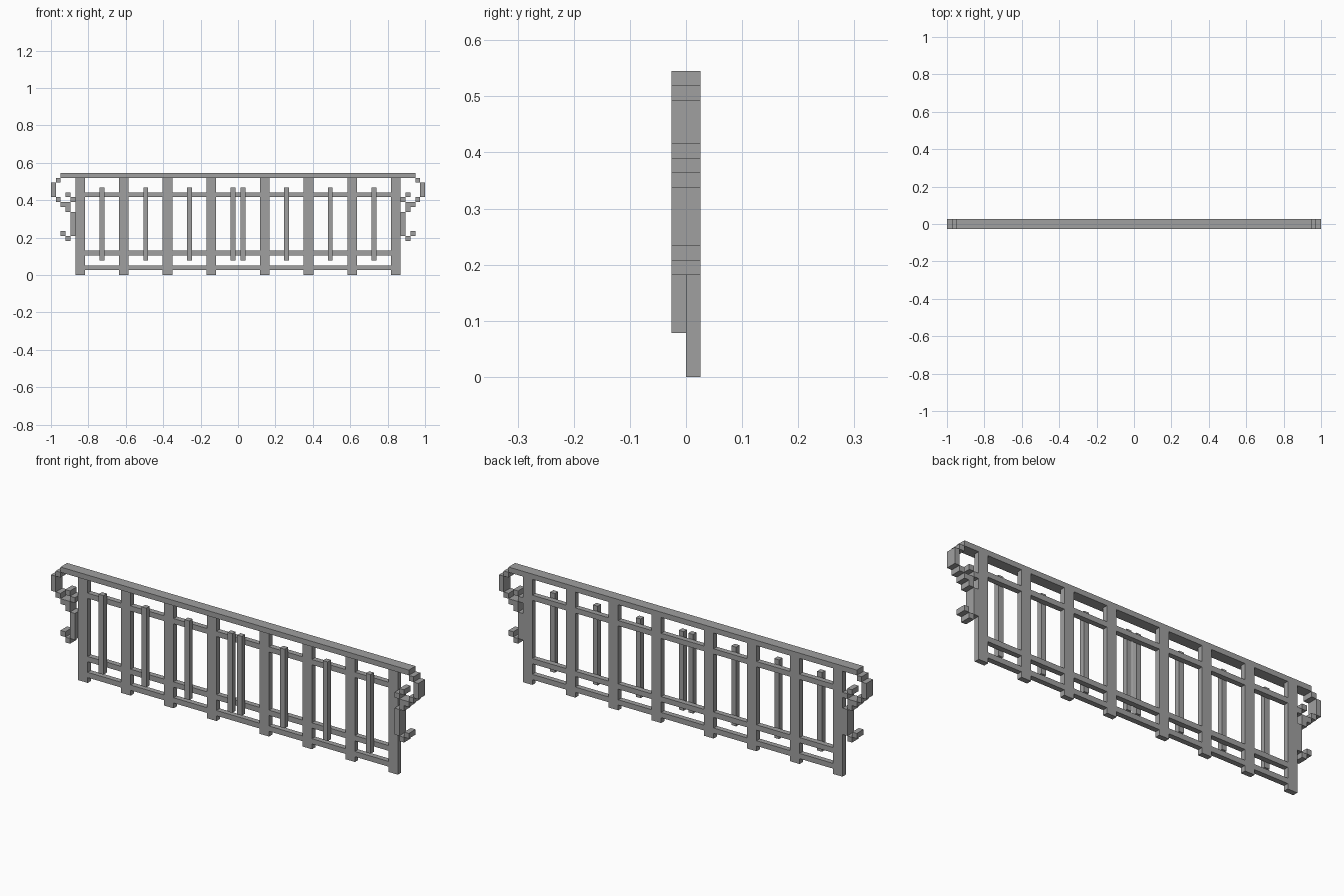
import bpy
import bmesh
from mathutils import Matrix, Vector

cube = bpy.data.objects.get("Cube")
if cube:
    bpy.data.objects.remove(cube, do_unlink=True)

WIDTH = 77            # whole railing measured in square bar units
U = 2 / WIDTH         # size of one bar unit

grey = bpy.data.materials.new("grey_metal")
grey.use_nodes = True
grey.diffuse_color = (0.35, 0.35, 0.35, 1)
grey.node_tree.nodes["Principled BSDF"].inputs["Base Color"].default_value = grey.diffuse_color


def add_part(name, boxes, y0, y1, mirrored=False):
    """Join boxes given as (x0, x1, z0, z1), in bar units from the right end."""
    bm = bmesh.new()
    if mirrored:
        boxes = boxes + [(WIDTH - b, WIDTH - a, c, d) for a, b, c, d in boxes]
    for x0, x1, z0, z1 in boxes:
        centre = Vector(((x0 + x1 - WIDTH) / 2, (y0 + y1) / 2, (z0 + z1) / 2)) * U
        size = Vector((x1 - x0, y1 - y0, z1 - z0)) * U
        bmesh.ops.create_cube(bm, size=1, matrix=Matrix.LocRotScale(centre, None, size))
    mesh = bpy.data.meshes.new(name)
    bm.to_mesh(mesh)
    bm.free()
    mesh.materials.append(grey)
    obj = bpy.data.objects.new(name, mesh)
    bpy.context.collection.objects.link(obj)
    return obj


# Handrail along the top
add_part("handrail", [(2, WIDTH - 2, 20, 21)], -1, 1)

# Wide posts, four on each half
post_starts = range(5, 33, 9)
add_part("posts", [(x, x + 2, 0, 20) for x in post_starts], 0, 1, True)

# Cross rails fitted between neighbouring posts
starts = list(post_starts) + [WIDTH - 2 - x for x in reversed(post_starts)]
for name, z in (("bottom_rail", 1), ("lower_rail", 4), ("upper_rail", 16)):
    add_part(name, [(a + 2, b, z, z + 1) for a, b in zip(starts, starts[1:])], 0, 1)

# Thin balusters standing in front of the cross rails
add_part("balusters", [(x, x + 1, 3, 18) for x in range(10, 38, 9)], -1, 0, True)

# Stepped curl at each end of the handrail
add_part("upper_scrolls", [
    (1, 2, 19, 20), (0, 1, 16, 19), (1, 2, 15, 16), (2, 4, 14, 15),
    (4, 5, 15, 16), (3, 4, 16, 17)], -1, 1, True)

# Stepped curl running down beside each end post
add_part("lower_scrolls", [
    (3, 4, 13, 14), (4, 5, 8, 13), (3, 4, 7, 8), (2, 3, 8, 9)], -1, 1, True)
